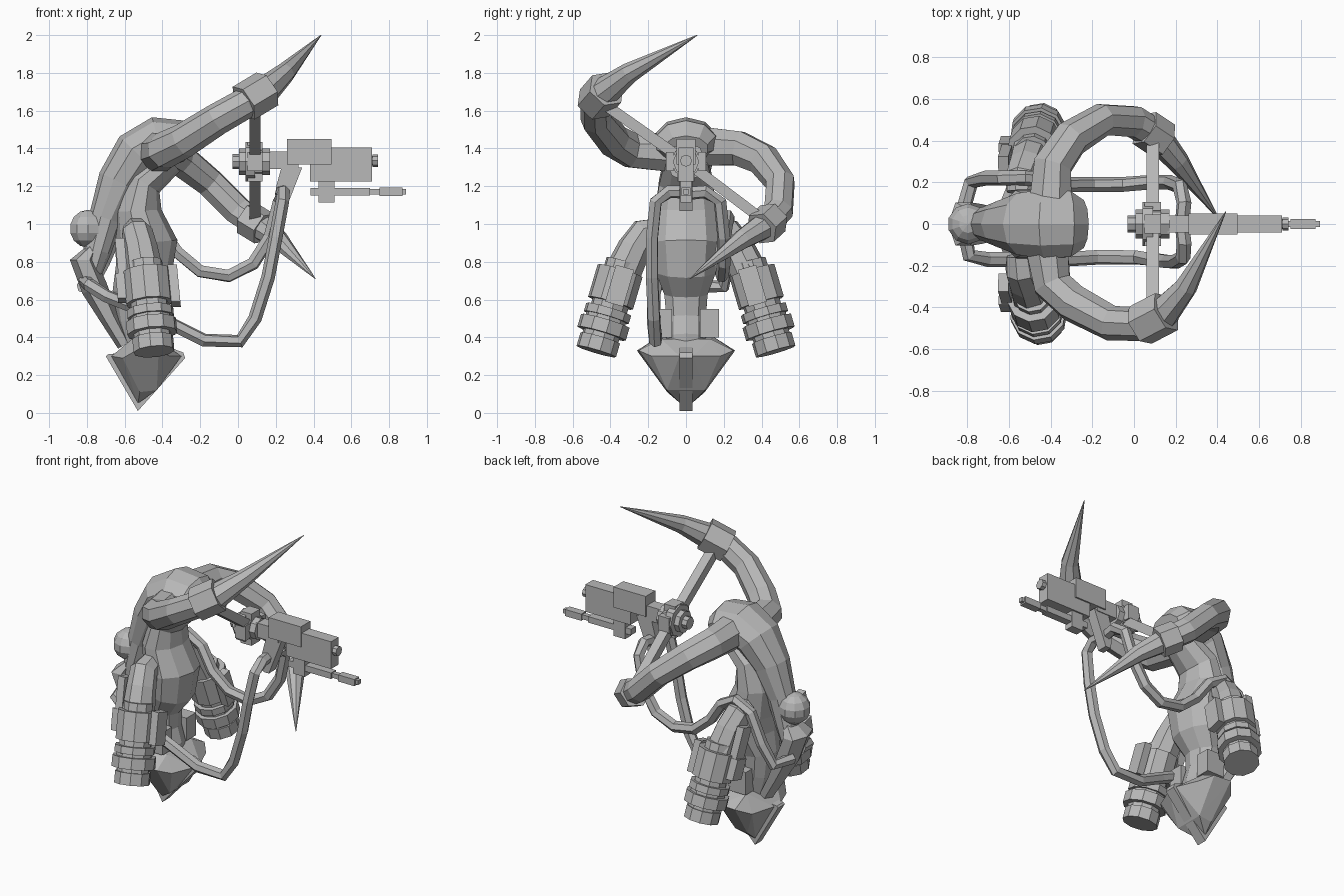
import bpy, bmesh, math
from mathutils import Vector, Matrix

if "Cube" in bpy.data.objects:
    bpy.data.objects.remove(bpy.data.objects["Cube"])

grey = bpy.data.materials.new("plain_grey")
grey.diffuse_color = (0.48, 0.48, 0.48, 1)
grey.use_nodes = True
grey.node_tree.nodes["Principled BSDF"].inputs["Base Color"].default_value = grey.diffuse_color


def finish(name, bm):
    bmesh.ops.recalc_face_normals(bm, faces=bm.faces)
    me = bpy.data.meshes.new(name)
    bm.to_mesh(me)
    bm.free()
    me.materials.append(grey)
    ob = bpy.data.objects.new(name, me)
    bpy.context.collection.objects.link(ob)
    return ob


def skin(name, rings):
    """Join rings of points into a closed shell."""
    bm = bmesh.new()
    vs = [[bm.verts.new(p) for p in r] for r in rings]
    n = len(vs[0])
    for a, b in zip(vs, vs[1:]):
        for i in range(n):
            j = (i + 1) % n
            bm.faces.new((a[i], a[j], b[j], b[i]))
    bm.faces.new(vs[0])
    bm.faces.new(vs[-1])
    return finish(name, bm)


def tube(name, path, radii, sides=8):
    """Sweep a polygon along a path with a radius at each point."""
    pts = [Vector(p) for p in path]
    if not isinstance(radii, (list, tuple)):
        radii = [radii] * len(pts)
    rings, u = [], None
    for i, p in enumerate(pts):
        t = (pts[min(i + 1, len(pts) - 1)] - pts[max(i - 1, 0)]).normalized()
        if u is None:
            u = t.orthogonal()
        u = (u - t * u.dot(t)).normalized()
        v = t.cross(u)
        rings.append([p + radii[i] * (u * math.cos(a) + v * math.sin(a))
                      for a in (2 * math.pi * (k + .5) / sides for k in range(sides))])
    return skin(name, rings)


def turned(name, a, b, steps, sides=10):
    """Stepped cylinder from a to b; steps are (start, end, radius)."""
    a, b = Vector(a), Vector(b)
    u = (b - a).normalized()
    side = u.orthogonal().normalized()
    up = u.cross(side)
    rings = []
    for s, e, r in steps:
        for f in (s, e):
            rings.append([a.lerp(b, f) + r * (side * math.cos(k * 2 * math.pi / sides)
                          + up * math.sin(k * 2 * math.pi / sides)) for k in range(sides)])
    return skin(name, rings)


def spine(name, sections, sides=10):
    """Loft ellipses (x, z, half depth, half width) along the centre plane."""
    rings = []
    for i, (x, z, d, w) in enumerate(sections):
        p, q = sections[max(i - 1, 0)], sections[min(i + 1, len(sections) - 1)]
        t = Vector((q[0] - p[0], 0, q[1] - p[1])).normalized()
        n = t.cross(Vector((0, 1, 0)))
        rings.append([Vector((x, 0, z)) + n * d * math.cos(a) + Vector((0, w * math.sin(a), 0))
                      for a in (2 * math.pi * k / sides for k in range(sides))])
    return skin(name, rings)


def box(name, lo, hi):
    bm = bmesh.new()
    lo, hi = Vector(lo), Vector(hi)
    bmesh.ops.create_cube(bm, size=1, matrix=Matrix.Translation((lo + hi) / 2)
                          @ Matrix.Diagonal((*(hi - lo), 1)))
    return finish(name, bm)


def plate(name, outline, half):
    """Extrude an x-z outline across the centre plane."""
    return skin(name, [[(x, y, z) for x, z in outline] for y in (-half, half)])


def hull(name, pts):
    bm = bmesh.new()
    for x, y, z in pts:
        for s in (-1, 1):
            bm.verts.new((x, s * y, z))
    bmesh.ops.convex_hull(bm, input=bm.verts)
    return finish(name, bm)


# hood, torso and back
spine("hood", [(-.25, 1.40, .075, .12), (-.31, 1.43, .12, .165), (-.42, 1.435, .135, .175),
               (-.53, 1.37, .135, .155), (-.625, 1.22, .12, .115), (-.70, 1.03, .09, .085),
               (-.745, .86, .075, .08), (-.78, .72, .05, .07)])
spine("torso", [(-.36, 1.34, .08, .12), (-.50, 1.22, .10, .15), (-.53, 1.07, .125, .17),
                (-.485, .90, .165, .185), (-.50, .75, .15, .165), (-.55, .63, .115, .12),
                (-.54, .50, .10, .11), (-.51, .40, .10, .11), (-.5, .3, .08, .1)])
spine("back_plate", [(-.76, .89, .02, .06), (-.82, .81, .07, .12), (-.76, .66, .07, .11),
                     (-.68, .50, .05, .09), (-.60, .36, .04, .07)], 6)
bm = bmesh.new()
bmesh.ops.create_uvsphere(bm, u_segments=10, v_segments=7, radius=.1,
                          matrix=Matrix.Translation((-.795, 0, .975)))
finish("back_ball", bm)

# lower hull and keel
hull("lower_hull", [(-.53, .03, .05), (-.52, .10, .11), (-.43, .10, .12), (-.54, .26, .33),
                    (-.42, .25, .33), (-.61, .18, .29), (-.36, .18, .30), (-.67, .035, .30),
                    (-.30, .035, .30), (-.55, .15, .40), (-.43, .13, .39)])
plate("keel", [(-.70, .30), (-.53, .01), (-.28, .29), (-.29, .32), (-.40, .36), (-.52, .22),
               (-.60, .32), (-.69, .31)], .035)

# horns: (path, radii), one rising and one falling
horns = {
    "rising_horn": ([(-.42, -.10, 1.38), (-.39, -.29, 1.39), (-.29, -.38, 1.44),
                     (-.11, -.475, 1.555), (.04, -.48, 1.64), (.14, -.43, 1.70),
                     (.25, -.30, 1.80), (.44, .06, 2.0)],
                    [.11, .098, .092, .085, .082, .08, .055, .002]),
    "falling_horn": ([(-.40, .10, 1.41), (-.39, .28, 1.40), (-.30, .41, 1.34),
                      (-.15, .50, 1.22), (0, .49, 1.07), (.10, .43, 1.0),
                      (.21, .30, .92), (.41, .02, .71)],
                     [.11, .098, .09, .08, .08, .075, .055, .002])}
for name, (path, radii) in horns.items():
    tube(name, path, radii, 8)
tube("rising_horn_band", [(.03, -.485, 1.64), (.155, -.42, 1.715)], .105, 6)
tube("falling_horn_band", [(.05, .46, 1.03), (.14, .40, .975)], .095, 6)

# crossbar strung between the horn bands
skin("crossbar", [[(.09 + a, y, z + b) for a, b in ((-.03, -.035), (.03, -.035), (.03, .035), (-.03, .035))]
                  for y, z in ((-.47, 1.66), (0, 1.33), (.41, 1.02))])

# hub and launcher
turned("hub", (-.03, 0, 1.33), (.17, 0, 1.33),
       [(0, .18, .04), (.18, .35, .07), (.35, .6, .105), (.6, .8, .08), (.8, 1, .07)], 8)
for z in (1.25, 1.41):
    box("hub_block", (.05, -.045, z - .025), (.13, .045, z + .025))
for y in (-.085, .085):
    box("hub_side_block", (.05, y - .02, 1.28), (.13, y + .02, 1.38))
box("receiver", (.16, -.04, 1.29), (.32, .04, 1.385))
box("upper_casing", (.26, -.05, 1.315), (.495, .05, 1.45))
box("long_casing", (.38, -.04, 1.225), (.71, .04, 1.405))
turned("muzzle", (.70, 0, 1.335), (.74, 0, 1.335), [(0, .3, .024), (.3, 1, .032)], 8)
box("lower_rail", (.385, -.025, 1.15), (.70, .025, 1.19))
box("rail_mount", (.425, -.03, 1.115), (.51, .03, 1.23))
box("rail_neck", (.69, -.015, 1.155), (.76, .015, 1.185))
box("rail_tip", (.75, -.025, 1.148), (.87, .025, 1.192))
box("rail_nozzle", (.86, -.014, 1.157), (.89, .014, 1.185))
plate("grip", [(.23, 1.30), (.34, 1.30), (.25, 1.07), (.21, 1.07), (.20, 1.19)], .035)

# hoses running from the grip to the back
tube("lower_hose", [(.23, 0, 1.17), (.24, -.09, 1.17), (.235, -.16, 1.12), (.20, -.18, .93),
                    (.16, -.18, .72), (.09, -.17, .50), (.01, -.16, .38), (-.18, -.16, .385),
                    (-.35, -.17, .47), (-.55, -.17, .56), (-.70, -.17, .62), (-.79, -.15, .68),
                    (-.81, -.04, .70)], .036, 6)
tube("upper_hose", [(.23, 0, 1.16), (.24, .10, 1.17), (.22, .18, 1.12), (.17, .20, .93),
                    (.08, .20, .79), (-.05, .19, .725), (-.20, .19, .75), (-.32, .19, .85),
                    (-.41, .21, .98), (-.52, .22, 1.04), (-.63, .22, .98), (-.71, .22, .80),
                    (-.78, .20, .67), (-.82, .06, .67)], .036, 6)

# arms with stepped canisters, mirrored across the centre plane
for s, side in ((-1, "front"), (1, "rear")):
    tube(side + "_arm", [(-.54, s * .15, .96), (-.535, s * .22, .95), (-.515, s * .275, .87),
                         (-.49, s * .345, .72)], [.075, .085, .09, .10], 8)
    top, end = Vector((-.49, s * .335, .80)), Vector((-.445, s * .475, .325))
    turned(side + "_canister", top, end,
           [(0, .1, .09), (.1, .46, .125), (.46, .53, .10), (.53, .62, .125),
            (.62, .66, .11), (.66, .80, .135), (.80, .85, .10), (.85, 1, .11)], 10)
    # guard plates lying along the arm
    axis = (end - top).normalized()
    out = Vector((0, s, 0))
    out = (out - axis * out.dot(axis)).normalized()
    for dx, f0, f1, w in ((-.125, -.25, .3, .045), (.14, .05, .46, .05), (-.14, .15, .42, .05)):
        rings = []
        for f in (f0, f1):
            c = top.lerp(end, f) + Vector((dx, 0, 0)) - out * .02
            rings.append([c + Vector((a, 0, 0)) + out * b
                          for a, b in ((-.025, -w), (.025, -w), (.025, w), (-.025, w))])
        skin(side + "_guard", rings)
    box(side + "_hip_pad", (-.56, s * .125 - .05, .40), (-.43, s * .125 + .05, .55))
